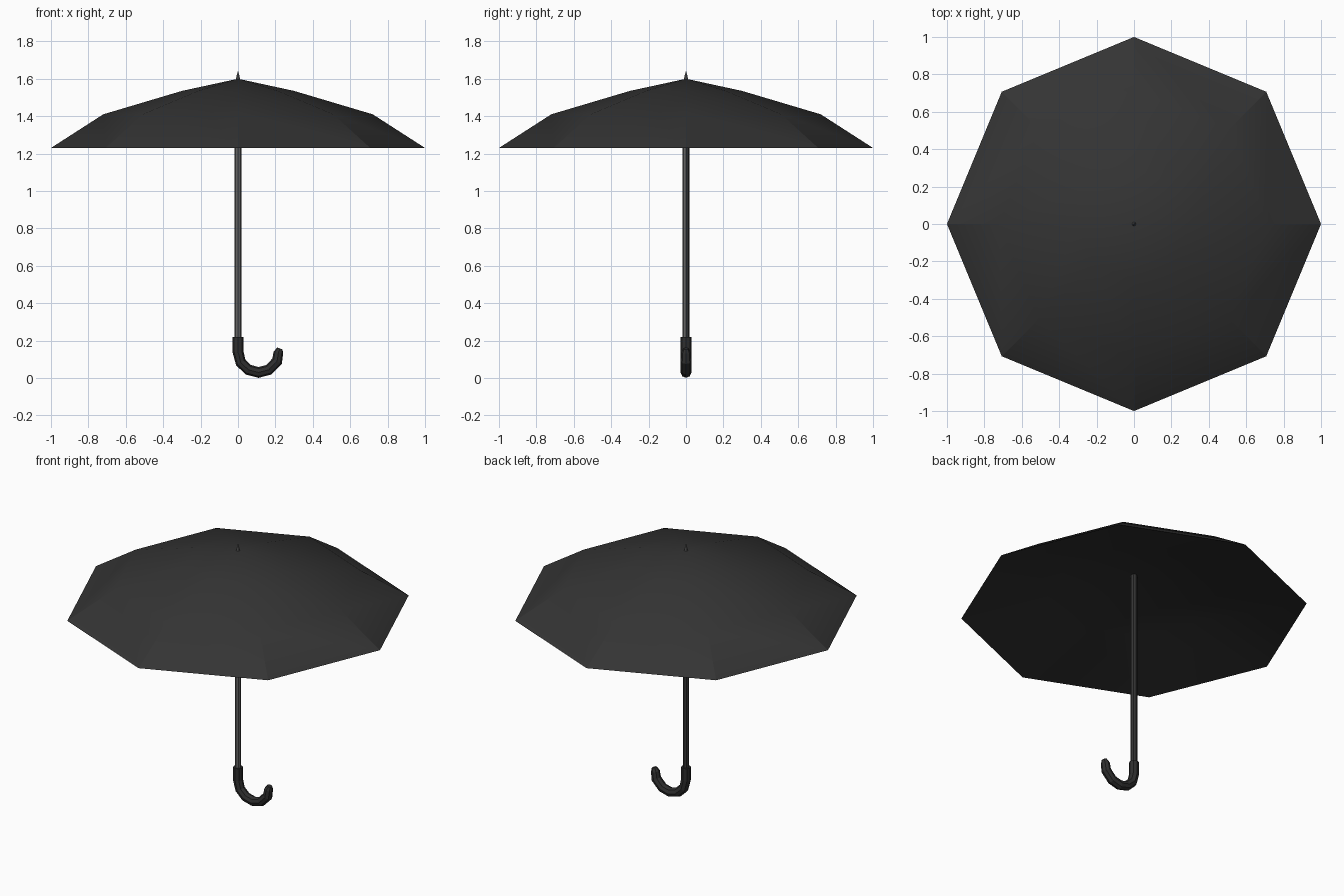
import bpy, bmesh, math
from mathutils import Vector

if "Cube" in bpy.data.objects:
    bpy.data.objects.remove(bpy.data.objects["Cube"])


def material(name, rgb):
    m = bpy.data.materials.new(name)
    m.diffuse_color = (*rgb, 1)
    m.use_nodes = True
    m.node_tree.nodes["Principled BSDF"].inputs["Base Color"].default_value = m.diffuse_color
    return m


CANOPY = material("canopy_charcoal", (0.034, 0.034, 0.034))
LINING = material("lining_black", (0.028, 0.028, 0.028))
METAL = material("shaft_grey", (0.125, 0.125, 0.125))
DARK_METAL = material("shaft_dark", (0.035, 0.035, 0.035))
GRIP = material("handle_black", (0.028, 0.028, 0.028))


def finish(name, bm, mats, smooth=0):
    bmesh.ops.remove_doubles(bm, verts=bm.verts, dist=1e-5)
    bmesh.ops.recalc_face_normals(bm, faces=bm.faces)
    me = bpy.data.meshes.new(name)
    bm.to_mesh(me)
    bm.free()
    for m in mats:
        me.materials.append(m)
    ob = bpy.data.objects.new(name, me)
    bpy.context.collection.objects.link(ob)
    if smooth:
        bpy.ops.object.select_all(action='DESELECT')
        ob.select_set(True)
        bpy.context.view_layer.objects.active = ob
        bpy.ops.object.shade_smooth_by_angle(angle=math.radians(smooth))
    return ob


def bridge(bm, a, b):
    n = len(a)
    for i in range(n):
        bm.faces.new((a[i], a[(i + 1) % n], b[(i + 1) % n], b[i]))


def lathe(name, profile, sides, mats, smooth=0):
    """Turn (radius, z) rings around z; the two ends are single points."""
    bm = bmesh.new()
    rings = [[bm.verts.new((r * math.cos(math.tau * i / sides),
                            r * math.sin(math.tau * i / sides), z))
              for i in range(sides)] for r, z in profile[1:-1]]
    for a, b in zip(rings, rings[1:]):
        bridge(bm, a, b)
    for ring, end in ((rings[0], profile[0]), (rings[-1], profile[-1])):
        tip = bm.verts.new((0, 0, end[1]))
        for i in range(sides):
            bm.faces.new((ring[i], ring[(i + 1) % sides], tip))
    return finish(name, bm, mats, smooth)


def tube(name, path, sides, mats):
    """Sweep a round section along (x, z, radius) points in the xz plane."""
    bm = bmesh.new()
    pts = [Vector((x, 0, z)) for x, z, r in path]
    rings = []
    for k, p in enumerate(pts):
        t = (pts[min(k + 1, len(pts) - 1)] - pts[max(k - 1, 0)]).normalized()
        side = Vector((0, 1, 0)).cross(t)
        rings.append([])
        for i in range(sides):
            a = math.tau * i / sides
            rings[-1].append(bm.verts.new(
                p + path[k][2] * (math.cos(a) * side + math.sin(a) * Vector((0, 1, 0)))))
    for a, b in zip(rings, rings[1:]):
        bridge(bm, a, b)
    bm.faces.new(rings[0])
    bm.faces.new(rings[-1])
    return finish(name, bm, mats)


# canopy: eight-sided skin over a shallow straight lining, meeting at a sharp rim
canopy = lathe("canopy", [(0, 1.6), (0.3, 1.535), (0.72, 1.41), (1.0, 1.23),
                          (0.5, 1.35), (0, 1.47)], 8, [CANOPY, LINING], 18)
for p in canopy.data.polygons:
    p.material_index = int(p.normal.z < 0)

# shaft: grey front, dark back
shaft = lathe("shaft", [(0, 0.18), (0.019, 0.18), (0.019, 1.52), (0, 1.52)], 8,
              [METAL, DARK_METAL])
for p in shaft.data.polygons:
    p.material_index = int(p.normal.y > 0)

# top spike
lathe("top_spike", [(0, 1.57), (0.014, 1.57), (0.009, 1.61), (0, 1.645)], 8, [METAL])

# hooked handle
path = [(0, 0.22, 0.029), (0, 0.14, 0.029)]
for deg in (212, 241, 270, 299, 332):
    a = math.radians(deg)
    path.append((0.11 + 0.112 * math.cos(a), 0.142 + 0.112 * math.sin(a), 0.029))
path += [(0.216, 0.136, 0.026), (0.224, 0.158, 0.015)]
tube("handle", path, 8, [GRIP])
